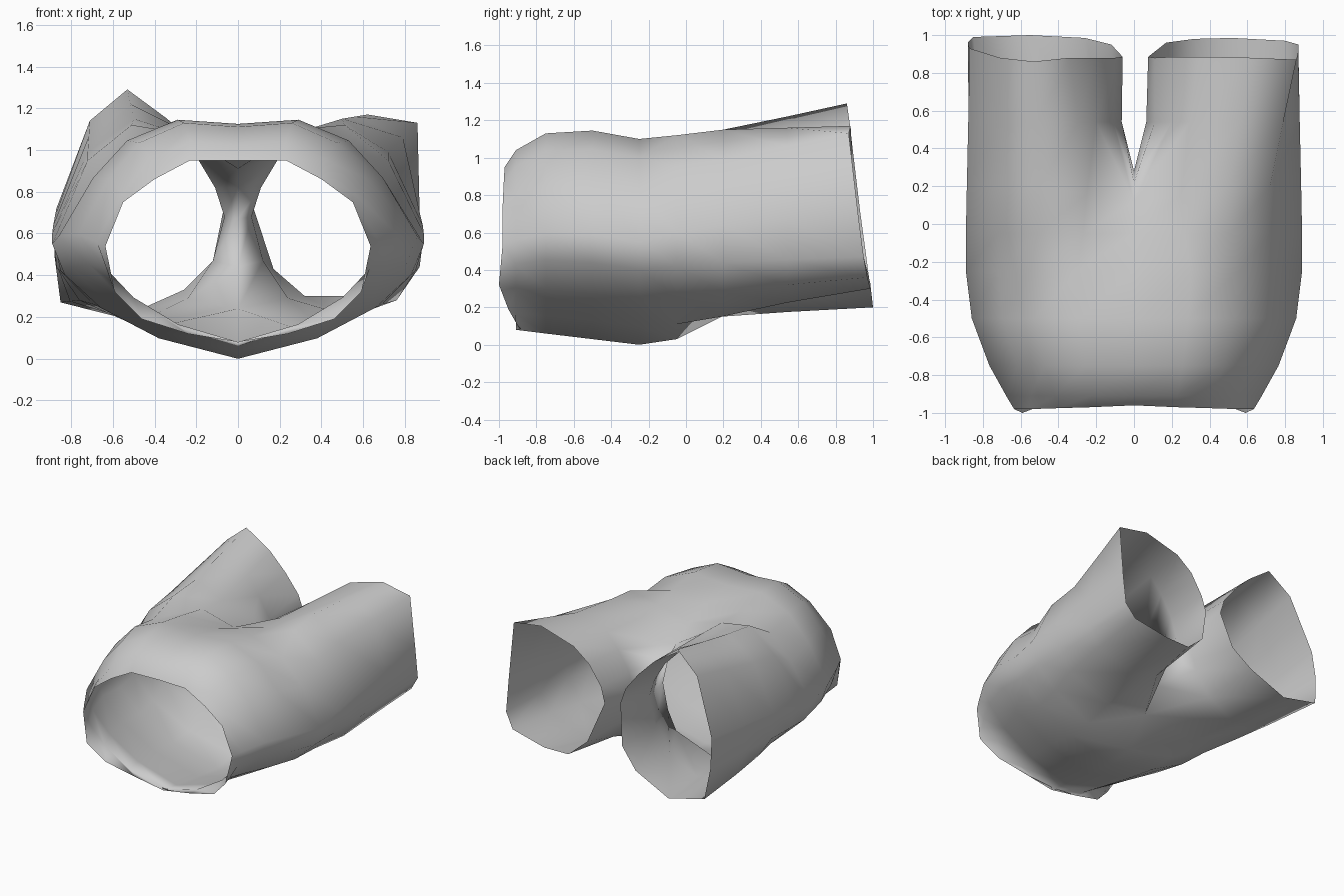
import bpy, bmesh

if "Cube" in bpy.data.objects:
    bpy.data.objects.remove(bpy.data.objects["Cube"])

# Cross-sections of one half, running from top centre round the outside to bottom centre
WAIST = [(0, -.96, .95), (.23, -.97, .95), (.40, -.975, .86), (.55, -.98, .75), (.635, -.98, .54),
         (.59, -1, .32), (.46, -.95, .19), (.24, -.91, .12), (0, -.88, .08)]
HIPS = [(0, 1.10), (.30, 1.12), (.55, 1.02), (.72, .84), (.89, .56),
        (.83, .41), (.66, .25), (.38, .10), (0, 0)]
SADDLE = [(0, 1.01), (.27, 1.08), (.51, 1.12), (.72, .95), (.89, .60),
          (.85, .42), (.69, .26), (.38, .11), (0, .03)]
# Crotch section: last three points close the leg along the seam
CROTCH = [(0, .12, .91), (.25, .16, 1.07), (.50, .2, 1.15), (.72, .2, .99), (.885, .2, .64),
          (.87, .2, .44), (.76, .2, .28), (.40, .19, .15), (0, .12, .24),
          (0, .22, .44), (0, .28, .67), (0, .22, .82)]
# Cuff outlines: outside from top to bottom, then inside from bottom to top
CUFF_L = [(.34, .88, 1.15), (.53, .86, 1.29), (.71, .88, 1.14), (.87, .93, .72), (.88, .96, .50),
          (.85, .99, .27), (.55, 1, .20), (.26, .985, .33), (.12, .95, .47), (.06, .885, .76),
          (.10, .88, .88), (.21, .88, 1.02)]
CUFF_R = [(.34, .885, 1.09), (.62, .88, 1.17), (.86, .87, 1.13), (.87, .92, .70), (.87, .95, .47),
          (.80, .97, .36), (.52, .985, .30), (.32, .98, .30), (.17, .96, .43), (.075, .885, .72),
          (.11, .88, .84), (.21, .885, .99)]
# Inside of the thigh, bottom to top
THIGH_IN = [(.24, .29), (.12, .47), (.065, .68), (.11, .82), (.20, .97)]


def hip_ring(y, width, top, low):
    """Hip outline rescaled to a station along the body."""
    return [(x * width, y, low + (top - low) * z / 1.12) for x, z in HIPS]


def thigh_ring(cuff, y):
    """Leg outline halfway between crotch and cuff."""
    outer = [((a[0] + b[0]) / 2, y, (a[2] + b[2]) / 2) for a, b in zip(CROTCH[1:8], cuff)]
    inner = [(x, y, z) for x, z in THIGH_IN]
    return [inner[4]] + outer + inner[:4]


def add_half(bm, side, cuff):
    rings = [WAIST, hip_ring(-.91, .76, 1.04, .08), hip_ring(-.75, .86, 1.13, .06),
             hip_ring(-.5, .965, 1.145, .03), hip_ring(-.25, 1, 1.10, 0),
             [(x, -.05, z) for x, z in SADDLE],
             CROTCH, thigh_ring(cuff, .54), [cuff[-1]] + cuff[:-1]]
    rows = [[bm.verts.new((side * x, y, z)) for x, y, z in r] for r in rings]
    for a, b in zip(rows, rows[1:]):
        n = 12 if len(a) == 12 else 8      # closed legs, open body halves
        for i in range(n):
            j = (i + 1) % len(a)
            quad = [a[i], a[j], b[j], b[i]]
            bm.faces.new(quad if side > 0 else quad[::-1])


# Open trouser-shaped shell: waist, two leg tubes, welded on the centre line
bm = bmesh.new()
add_half(bm, 1, CUFF_R)
add_half(bm, -1, CUFF_L)
bmesh.ops.remove_doubles(bm, verts=bm.verts, dist=.001)
bmesh.ops.recalc_face_normals(bm, faces=bm.faces)
# The outermost face must point away from the centre
far = max(bm.faces, key=lambda f: f.calc_center_median().x)
if far.normal.x < 0:
    bmesh.ops.reverse_faces(bm, faces=bm.faces)
for f in bm.faces:
    f.smooth = True
mesh = bpy.data.meshes.new("trousers")
bm.to_mesh(mesh)
bm.free()
trousers = bpy.data.objects.new("trousers", mesh)
bpy.context.collection.objects.link(trousers)
